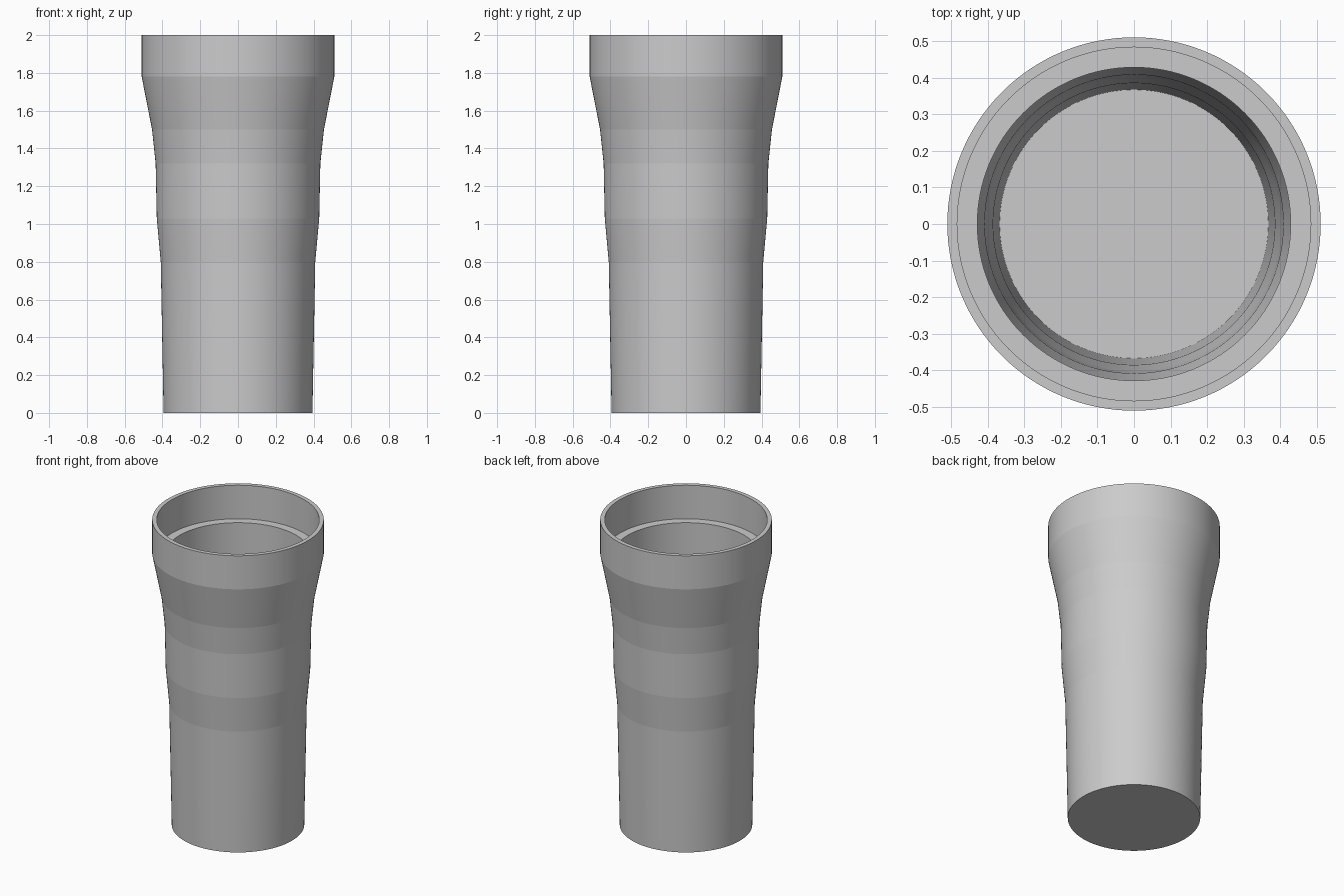
import bpy
import bmesh
from math import cos, sin, tau

cube = bpy.data.objects.get("Cube")
if cube:
    bpy.data.objects.remove(cube, do_unlink=True)

SEGMENTS = 128

grey = bpy.data.materials.new("plain grey")
grey.use_nodes = True
colour = (0.6, 0.6, 0.6, 1)
grey.diffuse_color = colour
grey.node_tree.nodes["Principled BSDF"].inputs["Base Color"].default_value = colour

# Wall profile (radius, height): outside going up, then inside going down
outside = [(0.394, 0), (0.409, 0.8), (0.43, 1.03), (0.436, 1.32),
           (0.455, 1.5), (0.51, 1.78), (0.51, 2)]
inside = [(0.483, 2), (0.483, 1.78), (0.428, 1.78), (0.428, 1.5),
          (0.408, 1.32), (0.402, 1.03), (0.385, 0.8), (0.367, 0.03)]


def turned_part(name, profile, material):
    """Spin a profile about z, close both ends and keep the ring edges crisp."""
    bm = bmesh.new()
    rings = [[bm.verts.new((r * cos(tau * i / SEGMENTS), r * sin(tau * i / SEGMENTS), z))
              for i in range(SEGMENTS)] for r, z in profile]
    for low, high in zip(rings, rings[1:]):
        for i in range(SEGMENTS):
            j = (i + 1) % SEGMENTS
            bm.faces.new((low[i], low[j], high[j], high[i]))
    # Underside and inner floor
    bm.faces.new(rings[0][::-1])
    bm.faces.new(rings[-1])
    for face in bm.faces:
        face.smooth = True
    for ring in rings:
        for i in range(SEGMENTS):
            bm.edges.get((ring[i - 1], ring[i])).smooth = False
    mesh = bpy.data.meshes.new(name)
    bm.to_mesh(mesh)
    bm.free()
    mesh.materials.append(material)
    obj = bpy.data.objects.new(name, mesh)
    bpy.context.collection.objects.link(obj)
    return obj


# Hollow tumbler with a stepped rim
turned_part("tumbler_cup", outside + inside, grey)
